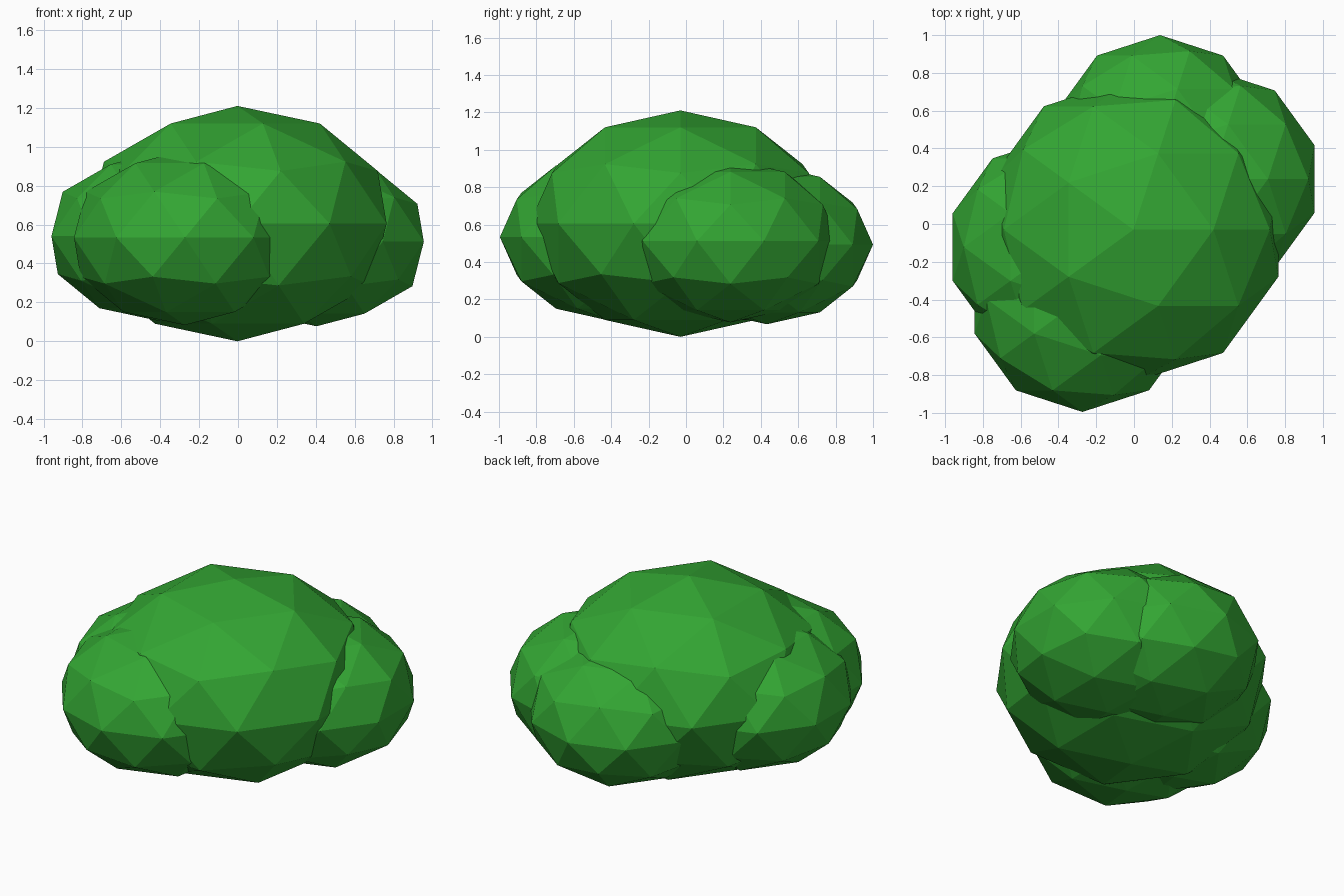
import bpy

if "Cube" in bpy.data.objects:
    bpy.data.objects.remove(bpy.data.objects["Cube"])

# Single leaf colour
leaf = bpy.data.materials.new("leaf_green")
leaf.diffuse_color = (0.033, 0.38, 0.033, 1.0)
leaf.use_nodes = True
leaf.node_tree.nodes["Principled BSDF"].inputs["Base Color"].default_value = leaf.diffuse_color

SQUASH = 0.75  # every clump is flattened vertically


def clump(name, centre, radius):
    """Flat-shaded, squashed icosphere forming one leafy clump."""
    bpy.ops.mesh.primitive_ico_sphere_add(subdivisions=2, radius=radius, location=centre)
    obj = bpy.context.object
    obj.name = name
    obj.scale.z = SQUASH
    bpy.ops.object.transform_apply(location=False, rotation=False, scale=True)
    bpy.ops.object.shade_flat()
    obj.data.materials.append(leaf)
    return obj


# Large central clump
clump("main_clump", (-0.003, -0.03, 0.605), 0.807)

# Smaller clumps around it
clump("front_left_clump", (-0.273, -0.395, 0.533), 0.60)
clump("left_clump", (-0.408, -0.122, 0.54), 0.58)
clump("right_clump", (0.404, 0.238, 0.512), 0.58)
clump("back_clump", (0.138, 0.432, 0.493), 0.568)
